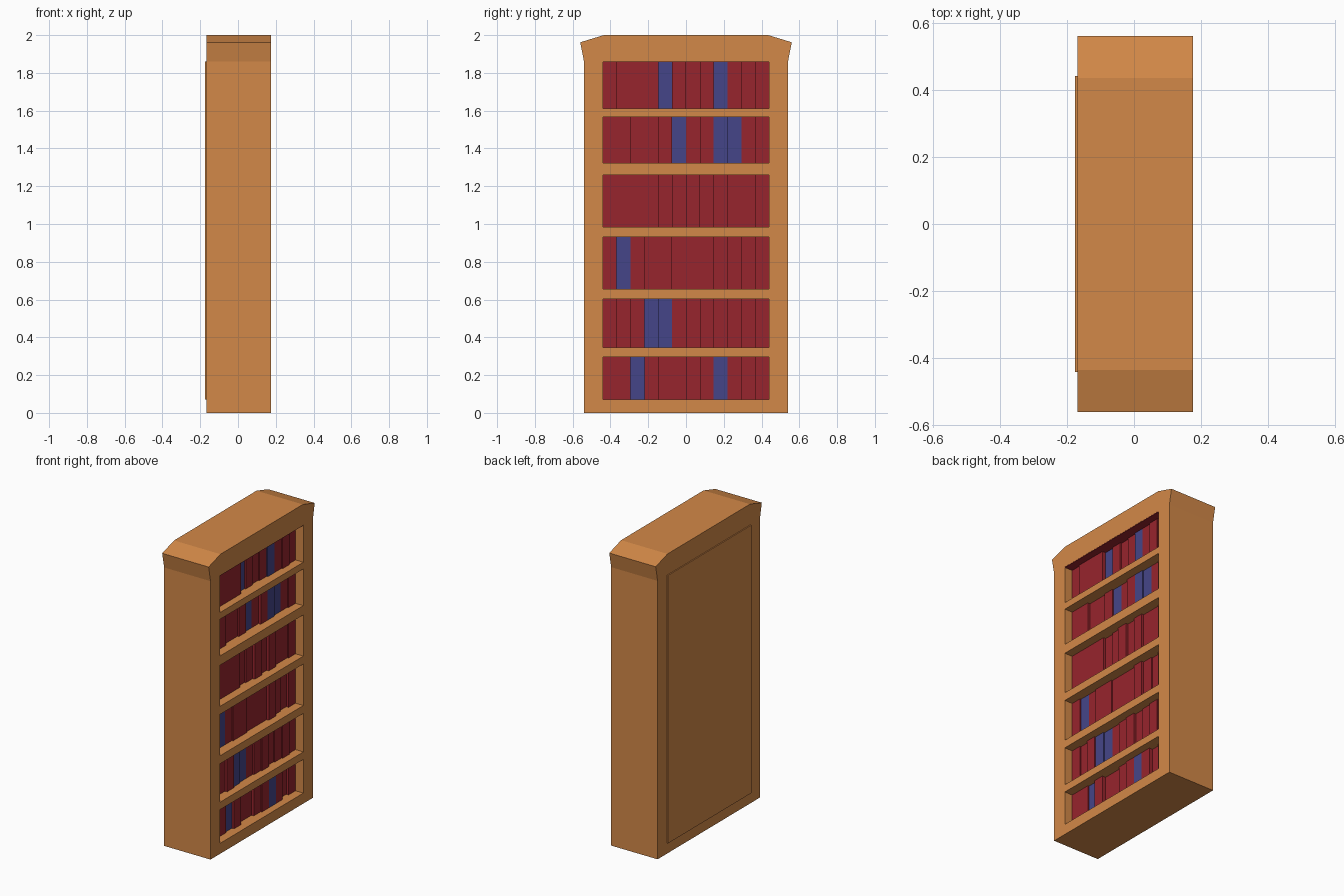
import bpy, bmesh, random
from mathutils import Vector

if "Cube" in bpy.data.objects:
    bpy.data.objects.remove(bpy.data.objects["Cube"])

random.seed(4)
BACK, FRONT = -0.168, 0.175          # case depth along x; shelves open to +x
HALF = 0.44                          # half width of the openings
ROWS = [(0.07, 0.295), (0.345, 0.602), (0.655, 0.932),
        (0.985, 1.26), (1.322, 1.567), (1.612, 1.86)]
BLUE_BOOKS = [{2, 8}, {3, 4}, {1}, set(), {5, 8, 9}, {4, 8}]
BOOKS = 12


def material(name, rgb):
    m = bpy.data.materials.new(name)
    m.diffuse_color = (*rgb, 1)
    m.use_nodes = True
    m.node_tree.nodes["Principled BSDF"].inputs["Base Color"].default_value = m.diffuse_color
    return m


wood = material("wood", (0.65, 0.25, 0.065))
red = material("red_cover", (0.31, 0.018, 0.026))
blue = material("blue_cover", (0.06, 0.06, 0.25))


def finish(name, bm, mat):
    bmesh.ops.recalc_face_normals(bm, faces=bm.faces)
    mesh = bpy.data.meshes.new(name)
    bm.to_mesh(mesh)
    bm.free()
    mesh.materials.append(mat)
    obj = bpy.data.objects.new(name, mesh)
    bpy.context.collection.objects.link(obj)
    return obj


def box(name, lo, hi, mat):
    bm = bmesh.new()
    bmesh.ops.create_cube(bm, size=1)
    lo, hi = Vector(lo), Vector(hi)
    for v in bm.verts:
        v.co = (lo + hi) / 2 + v.co * (hi - lo)
    return finish(name, bm, mat)


# Case: flared outline with six shelf openings, extruded through the depth
right = [(0.54, 0), (0.54, 1.86), (0.56, 1.962), (0.435, 2.0)]
outline = right + [(-y, z) for y, z in reversed(right)]
openings = [[(-HALF, a), (HALF, a), (HALF, b), (-HALF, b)] for a, b in ROWS]
bm = bmesh.new()
for loop in [outline] + openings:
    vs = [bm.verts.new((BACK, y, z)) for y, z in loop]
    for i, v in enumerate(vs):
        bm.edges.new((v, vs[(i + 1) % len(vs)]))
bmesh.ops.triangle_fill(bm, use_beauty=True, edges=bm.edges[:], normal=(1, 0, 0))
ext = bmesh.ops.extrude_face_region(bm, geom=bm.faces[:], use_keep_orig=True)
bmesh.ops.translate(bm, vec=(FRONT - BACK, 0, 0),
                    verts=[g for g in ext["geom"] if isinstance(g, bmesh.types.BMVert)])
bmesh.ops.dissolve_limit(bm, angle_limit=0.01, verts=bm.verts[:], edges=bm.edges[:])
finish("bookcase_frame", bm, wood)

# Raised back panel
box("back_panel", (-0.175, -HALF, 0.07), (-0.15, HALF, 1.86), wood)

# Red lining under the top of the highest compartment
box("top_lining", (-0.15, -HALF, 1.857), (FRONT - 0.001, HALF, 1.86), red)

# Rows of books with uneven spine depths
width = 2 * HALF / BOOKS
for r, (a, b) in enumerate(ROWS):
    for i in range(BOOKS):
        recess = 0.058 if i in (0, BOOKS - 1) else random.choice((0.05, 0.058, 0.066, 0.075))
        y = -HALF + i * width
        box(f"book_{r + 1}_{i + 1}", (-0.15, y, a), (FRONT - recess, y + width, b),
            blue if i in BLUE_BOOKS[r] else red)
